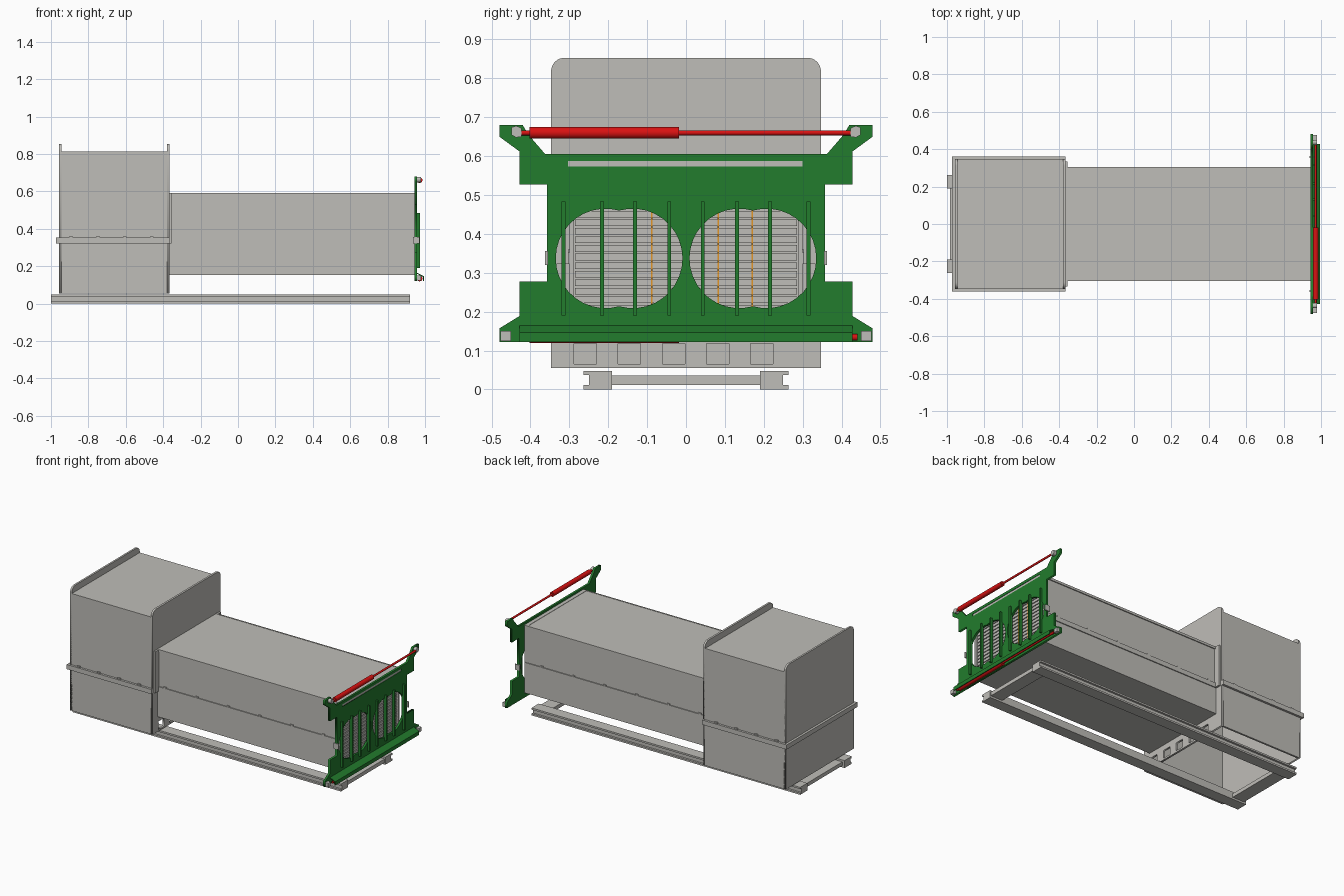
import bpy, bmesh, math
from mathutils import Matrix

if "Cube" in bpy.data.objects:
    bpy.data.objects.remove(bpy.data.objects["Cube"], do_unlink=True)


def material(name, rgb):
    m = bpy.data.materials.new(name)
    m.use_nodes = True
    m.diffuse_color = (*rgb, 1)
    m.node_tree.nodes["Principled BSDF"].inputs["Base Color"].default_value = (*rgb, 1)
    return m


GRAY = material("light gray", (0.52, 0.51, 0.48))
GREEN = material("green", (0.016, 0.2, 0.026))
RED = material("red", (0.7, 0.006, 0.006))
ORANGE = material("orange", (0.75, 0.3, 0.02))


def add(name, mesh, mat):
    mesh.materials.clear()
    mesh.materials.append(mat)
    ob = bpy.data.objects.new(name, mesh)
    bpy.context.collection.objects.link(ob)
    return ob


def boxes(name, mat, *spans):
    """Boxes given as (x0, x1, y0, y1, z0, z1), joined in one object."""
    bm = bmesh.new()
    for x0, x1, y0, y1, z0, z1 in spans:
        mat4 = Matrix.Translation(((x0 + x1) / 2, (y0 + y1) / 2, (z0 + z1) / 2))
        mat4 = mat4 @ Matrix.Diagonal((x1 - x0, y1 - y0, z1 - z0, 1))
        bmesh.ops.create_cube(bm, size=1, matrix=mat4)
    me = bpy.data.meshes.new(name)
    bm.to_mesh(me)
    bm.free()
    return add(name, me, mat)


def mirrored(x0, x1, y0, y1, z0, z1):
    return [(x0, x1, y0, y1, z0, z1), (x0, x1, -y1, -y0, z0, z1)]


def plate(name, mat, x0, x1, *loops):
    """Plate across x from (y, z) outlines; later loops are holes."""
    cu = bpy.data.curves.new(name + "_outline", "CURVE")
    cu.dimensions = "2D"
    cu.fill_mode = "BOTH"
    cu.extrude = (x1 - x0) / 2
    for loop in loops:
        sp = cu.splines.new("POLY")
        sp.points.add(len(loop) - 1)
        for p, (y, z) in zip(sp.points, loop):
            p.co = (y, z, 0, 1)
        sp.use_cyclic_u = True
    tmp = bpy.data.objects.new(name + "_outline", cu)
    bpy.context.collection.objects.link(tmp)
    bpy.context.view_layer.update()
    me = bpy.data.meshes.new_from_object(tmp.evaluated_get(bpy.context.evaluated_depsgraph_get()))
    bpy.data.objects.remove(tmp, do_unlink=True)
    bpy.data.curves.remove(cu)
    me.transform(Matrix(((0, 0, 1, (x0 + x1) / 2), (1, 0, 0, 0), (0, 1, 0, 0), (0, 0, 0, 1))))
    return add(name, me, mat)


def rod(name, mat, x, z, r, y0, y1):
    bm = bmesh.new()
    m = Matrix.Translation((x, (y0 + y1) / 2, z)) @ Matrix.Rotation(math.pi / 2, 4, "X")
    bmesh.ops.create_cone(bm, cap_ends=True, segments=24, radius1=r, radius2=r,
                          depth=y1 - y0, matrix=m)
    for f in bm.faces:
        f.smooth = len(f.verts) == 4
    for e in bm.edges:
        e.smooth = all(len(f.verts) == 4 for f in e.link_faces)
    me = bpy.data.meshes.new(name)
    bm.to_mesh(me)
    bm.free()
    return add(name, me, mat)


def rect(y0, y1, z0, z1):
    return [(y0, z0), (y1, z0), (y1, z1), (y0, z1)]


def arc(cy, cz, r, a0, a1, n):
    return [(cy + r * math.cos(a0 + (a1 - a0) * i / n),
             cz + r * math.sin(a0 + (a1 - a0) * i / n)) for i in range(n + 1)]


# Base skid: two outward channels with cross beams
rails = []
for span in [(0.19, 0.25, 0.0, 0.048), (0.19, 0.263, 0.0, 0.011), (0.19, 0.263, 0.037, 0.048)]:
    rails += mirrored(-1, 0.92, *span)
boxes("skid_rails", GRAY, *rails)
boxes("skid_cross_beams", GRAY, (-0.985, -0.9, -0.2, 0.2, 0.012, 0.036),
      (0.83, 0.915, -0.2, 0.2, 0.012, 0.036))

# Hopper: open-bottomed shell between two tall rounded end plates
HW, ZB, ZT, R = 0.347, 0.055, 0.853, 0.035
end_outline = ([(-HW, ZB), (HW, ZB)]
               + arc(HW - R, ZT - R, R, 0, math.pi / 2, 8)
               + arc(R - HW, ZT - R, R, math.pi / 2, math.pi, 8))
slots = [rect(-0.288 + i * 0.1135, -0.23 + i * 0.1135, 0.066, 0.118) for i in range(5)]
plate("hopper_rear_plate", GRAY, -0.957, -0.945, end_outline)
plate("hopper_slotted_plate", GRAY, -0.38, -0.367, end_outline, *slots)
boxes("hopper_sides", GRAY, *mirrored(-0.95, -0.375, 0.335, HW, ZB, 0.81))
boxes("hopper_roof", GRAY, (-0.95, -0.375, -HW, HW, 0.798, 0.812))
boxes("hopper_belt", GRAY, *mirrored(-0.972, -0.367, 0.345, 0.361, 0.322, 0.352),
      (-0.972, -0.955, -0.361, 0.361, 0.322, 0.352))

# Compaction tunnel with edge strips and joint angles
boxes("tunnel", GRAY, (-0.37, 0.93, -0.298, 0.298, 0.153, 0.59))
boxes("tunnel_strips", GRAY, *mirrored(-0.367, 0.943, 0.297, 0.304, 0.322, 0.352),
      *mirrored(-0.367, 0.943, 0.297, 0.304, 0.577, 0.592))
boxes("joint_angles", GRAY, *mirrored(-0.369, -0.355, 0.297, 0.335, 0.322, 0.59))
boxes("tunnel_mouth_rim", GRAY, *mirrored(0.92, 0.944, 0.288, 0.3, 0.153, 0.59),
      (0.92, 0.944, -0.3, 0.3, 0.575, 0.592), (0.92, 0.944, -0.3, 0.3, 0.153, 0.165))

# Small bolts along the belt
bolts = []
for i in range(4):
    x = -0.893 + 0.144 * i
    bolts += mirrored(x - 0.01, x + 0.01, 0.345, 0.356, 0.35, 0.36)
for i in range(6):
    x = -0.31 + 0.226 * i
    bolts += mirrored(x - 0.01, x + 0.01, 0.297, 0.303, 0.35, 0.36)
boxes("belt_bolts", GRAY, *bolts)

# Slatted load face at the tunnel mouth
boxes("mouth_slats", GRAY, *[(0.925, 0.936, -0.286, 0.286, 0.2 + 0.022 * i, 0.217 + 0.022 * i)
                             for i in range(13)])
boxes("mouth_ties", ORANGE, *[(0.93, 0.939, y - 0.002, y + 0.002, 0.17, 0.5)
                              for y in (-0.088, 0.083, 0.17)])

# Gate plate with two double-round openings and a viewing slot
half = [(0.48, 0.122), (0.48, 0.157), (0.428, 0.189), (0.428, 0.277), (0.357, 0.277),
        (0.357, 0.527), (0.428, 0.527), (0.428, 0.612), (0.48, 0.65), (0.48, 0.68),
        (0.42, 0.68), (0.405, 0.655), (0.362, 0.605)]
gate_outline = half + [(-y, z) for y, z in reversed(half)]
a = math.acos(-0.035 / 0.128)


def opening(cy):
    return (arc(cy + 0.035, 0.337, 0.128, -a, a, 20)
            + arc(cy - 0.035, 0.337, 0.128, math.pi - a, math.pi + a, 20))


plate("gate_plate", GREEN, 0.944, 0.958, gate_outline, opening(-0.172), opening(0.172),
      rect(-0.303, 0.3, 0.573, 0.588))
boxes("gate_slot_bar", GRAY, (0.94, 0.955, -0.303, 0.3, 0.573, 0.588))

# Vertical gate bars
bar_y = (0.043, 0.131, 0.216, 0.315)
bars = []
for y in bar_y:
    bars += mirrored(0.952, 0.972, y - 0.005, y + 0.005, 0.19, 0.483)
boxes("gate_bars", GREEN, *bars)
boxes("gate_guides", GRAY, *mirrored(0.935, 0.97, 0.355, 0.362, 0.32, 0.356))

# Lower cylinder cover: sloped hood with a vertical front
hood = bmesh.new()
profile = [(0.957, 0.165), (0.995, 0.146), (0.995, 0.122), (0.99, 0.122), (0.99, 0.142),
           (0.957, 0.159)]
face = hood.faces.new([hood.verts.new((x, -0.428, z)) for x, z in profile])
ext = bmesh.ops.extrude_face_region(hood, geom=[face])
bmesh.ops.translate(hood, vec=(0, 0.856, 0),
                    verts=[v for v in ext["geom"] if isinstance(v, bmesh.types.BMVert)])
bmesh.ops.recalc_face_normals(hood, faces=hood.faces)
hood_mesh = bpy.data.meshes.new("cylinder_hood")
hood.to_mesh(hood_mesh)
hood.free()
add("cylinder_hood", hood_mesh, GREEN)

# Hydraulic cylinders and their mounting lugs
for label, z in (("upper", 0.66), ("lower", 0.134)):
    rod(label + "_cylinder_barrel", RED, 0.971, z, 0.015, -0.403, -0.018)
    rod(label + "_cylinder_rod", RED, 0.971, z, 0.0065, -0.425, 0.425)
rod("lower_cylinder_eye", RED, 0.971, 0.134, 0.008, 0.42, 0.441)
lug = [(0.423, 0.65), (0.437, 0.648), (0.449, 0.655), (0.449, 0.674), (0.437, 0.678), (0.423, 0.672)]
plate("upper_lug_left", GRAY, 0.955, 0.978, lug)
plate("upper_lug_right", GRAY, 0.955, 0.978, [(-y, z) for y, z in reversed(lug)])
boxes("lower_lugs", GRAY, *mirrored(0.955, 0.978, 0.45, 0.477, 0.124, 0.15))
